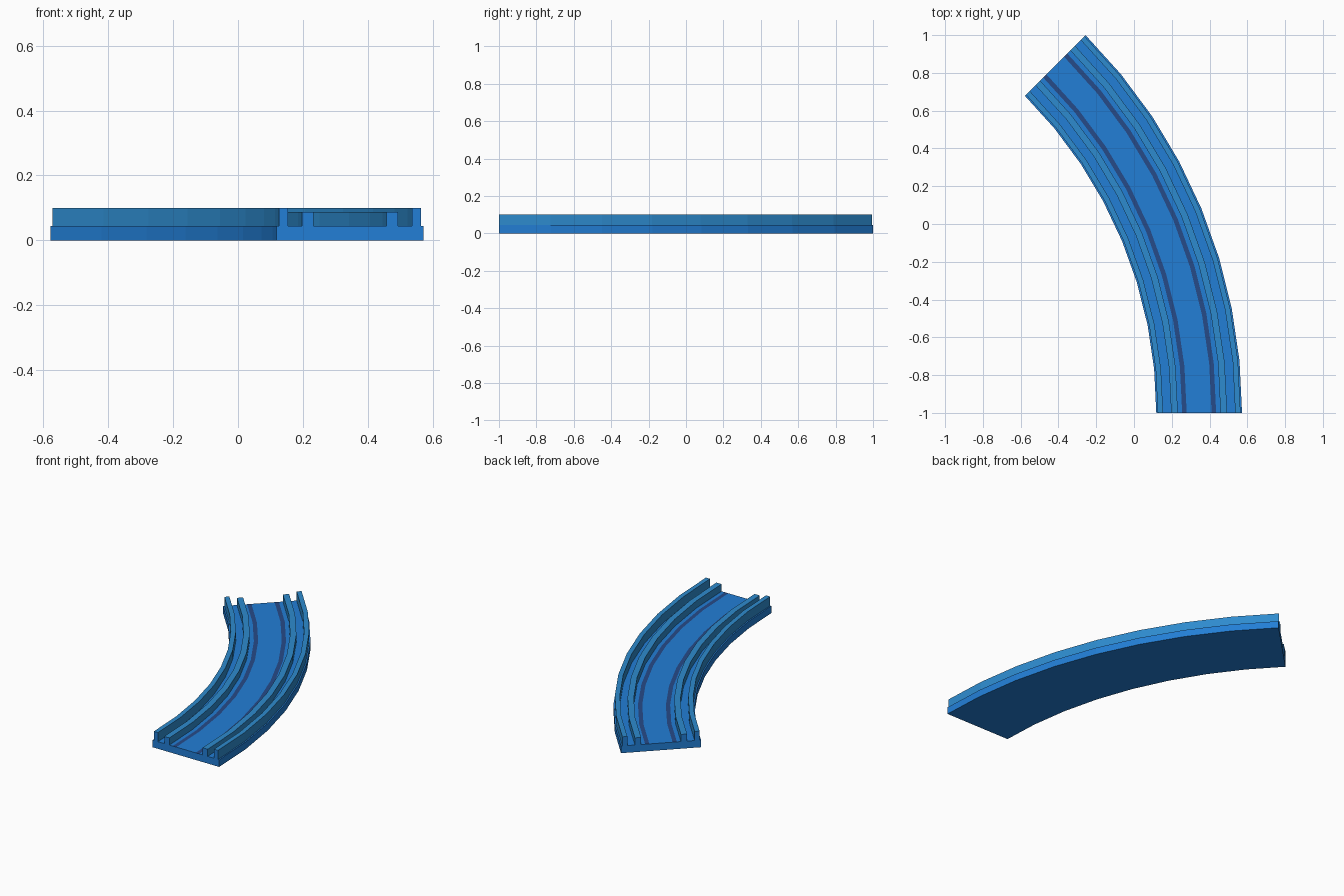
import bpy, bmesh, math

cube = bpy.data.objects.get("Cube")
if cube:
    bpy.data.objects.remove(cube, do_unlink=True)

# Curve layout: a 45 degree bend in flat segments
CENTRE_X, START_Y = -2.255, -1.0
SEGMENTS = 8
TURN = math.radians(45)
MIDDLE = 0.345          # track centre line at the front end
BASE_TOP = 0.044


def material(name, rgb):
    m = bpy.data.materials.new(name)
    m.use_nodes = True
    col = (*rgb, 1.0)
    m.diffuse_color = col
    m.node_tree.nodes["Principled BSDF"].inputs["Base Color"].default_value = col
    return m


BLUE = material("track blue", (0.016, 0.21, 0.67))
LIGHT = material("rail light blue", (0.027, 0.26, 0.62))
NAVY = material("stripe navy", (0.019, 0.07, 0.25))


def sweep(name, profile, mats, side_index):
    """Sweep a closed (x, z) profile round the bend; end caps use material 0."""
    bm = bmesh.new()
    rings = []
    for i in range(SEGMENTS + 1):
        a = TURN * i / SEGMENTS
        ring = []
        for x, z in profile:
            r = x - CENTRE_X
            ring.append(bm.verts.new((CENTRE_X + r * math.cos(a),
                                      START_Y + r * math.sin(a), z)))
        rings.append(ring)
    n = len(profile)
    for r0, r1 in zip(rings, rings[1:]):
        for k in range(n):
            j = (k + 1) % n
            f = bm.faces.new((r0[k], r0[j], r1[j], r1[k]))
            f.material_index = side_index(k)
    bm.faces.new(rings[0])
    bm.faces.new(rings[-1][::-1])
    bmesh.ops.recalc_face_normals(bm, faces=bm.faces)
    mesh = bpy.data.meshes.new(name)
    bm.to_mesh(mesh)
    bm.free()
    for m in mats:
        mesh.materials.append(m)
    ob = bpy.data.objects.new(name, mesh)
    bpy.context.collection.objects.link(ob)
    return ob


# Base slab, its top divided so two strips can be navy
cuts = [-0.227, -0.09, -0.066, 0.066, 0.09, 0.227]
top = [(MIDDLE + c, BASE_TOP) for c in cuts]
base = top + [(MIDDLE + 0.227, 0), (MIDDLE - 0.227, 0)]
sweep("track_base", base, [BLUE, NAVY], lambda k: 1 if k in (1, 3) else 0)

# Outer walls and lower inner rails, mirrored about the centre line
for side, label in ((-1, "right"), (1, "left")):
    for part, near, far, height in (("outer_wall", 0.191, 0.219, 0.1),
                                    ("inner_rail", 0.113, 0.148, 0.088)):
        x0, x1 = MIDDLE + side * near, MIDDLE + side * far
        rect = [(x0, BASE_TOP), (x0, height), (x1, height), (x1, BASE_TOP)]
        sweep(f"{part}_{label}", rect, [BLUE, LIGHT], lambda k: 1)
